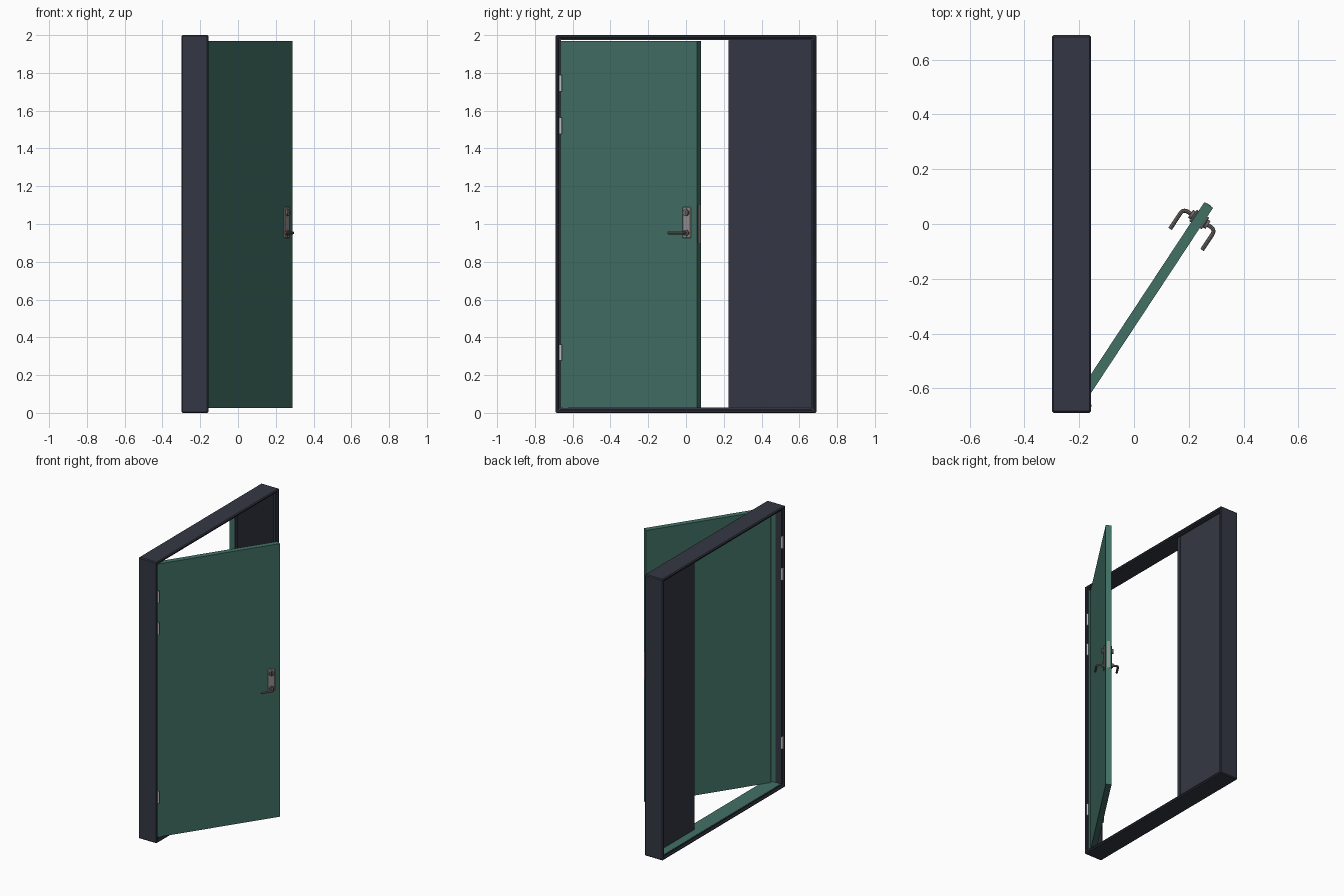
import bpy, bmesh, math
from mathutils import Matrix, Vector

if "Cube" in bpy.data.objects:
    bpy.data.objects.remove(bpy.data.objects["Cube"])


def mat(name, c):
    m = bpy.data.materials.new(name)
    m.diffuse_color = (*c, 1)
    m.use_nodes = True
    m.node_tree.nodes["Principled BSDF"].inputs["Base Color"].default_value = m.diffuse_color
    return m


NAVY = mat("navy paint", (0.034, 0.039, 0.056))
GREEN = mat("green paint", (0.055, 0.165, 0.130))
STEEL = mat("plate metal", (0.30, 0.29, 0.28))
BRONZE = mat("handle metal", (0.17, 0.15, 0.14))
SILVER = mat("hinge silver", (0.50, 0.50, 0.51))
BLACK = mat("keyhole black", (0.01, 0.01, 0.01))


def finish(bm, name, m, bevel=0, M=None, smooth=False):
    bmesh.ops.recalc_face_normals(bm, faces=bm.faces)
    me = bpy.data.meshes.new(name)
    bm.to_mesh(me)
    bm.free()
    me.materials.append(m)
    ob = bpy.data.objects.new(name, me)
    bpy.context.collection.objects.link(ob)
    if M:
        ob.matrix_world = M
    if bevel:
        b = ob.modifiers.new("bevel", 'BEVEL')
        b.width, b.segments, b.limit_method = bevel, 1, 'ANGLE'
    if smooth:
        bpy.context.view_layer.objects.active = ob
        ob.select_set(True)
        bpy.ops.object.shade_smooth_by_angle(angle=math.radians(40))
        ob.select_set(False)
    return ob


def box(name, m, x, y, z, bevel=0, M=None):
    bm = bmesh.new()
    lo, hi = Vector((x[0], y[0], z[0])), Vector((x[1], y[1], z[1]))
    bmesh.ops.create_cube(bm, size=1, matrix=Matrix.Translation((lo + hi) / 2) @ Matrix.Diagonal((*(hi - lo), 1)))
    return finish(bm, name, m, bevel, M)


def cyl(name, m, c, r, h, axis='Z', M=None, seg=20):
    bm = bmesh.new()
    R = Matrix.Rotation(math.pi / 2, 4, 'X') if axis == 'Y' else Matrix()
    bmesh.ops.create_cone(bm, cap_ends=True, segments=seg, radius1=r, radius2=r, depth=h,
                          matrix=Matrix.Translation(c) @ R)
    return finish(bm, name, m, 0, M, True)


def ring(name, m, x, outer, inner, bevel=0):
    """Rectangular ring in the YZ plane; insets measured from the frame outline."""
    bm = bmesh.new()
    loops = []
    for xx, i in ((x[0], outer), (x[1], outer), (x[1], inner), (x[0], inner)):
        loops.append([bm.verts.new((xx, a * (0.69 - i), 1 + b * (1 - i)))
                      for a, b in ((-1, -1), (1, -1), (1, 1), (-1, 1))])
    for k in range(4):
        A, B = loops[k], loops[(k + 1) % 4]
        for j in range(4):
            n = (j + 1) % 4
            bm.faces.new((A[j], A[n], B[n], B[j]))
    return finish(bm, name, m, bevel)


# Frame: outer casing plus slightly recessed inner step
ring("frame_casing", NAVY, (-0.30, -0.157), 0, 0.018, 0.006)
ring("frame_inner_step", NAVY, (-0.288, -0.170), 0.012, 0.026)

# Green rebate lining around the door opening
box("sill_lining", GREEN, (-0.284, -0.172), (-0.66, 0.66), (0.024, 0.0275))
box("hinge_jamb_lining", GREEN, (-0.24, -0.170), (-0.666, -0.662), (0.026, 1.974))

# Fixed side leaf with green meeting edge
box("side_leaf", NAVY, (-0.226, -0.186), (0.23, 0.664), (0.026, 1.974))
box("side_leaf_edge", GREEN, (-0.226, -0.186), (0.225, 0.23), (0.026, 1.974))
box("side_leaf_astragal", NAVY, (-0.186, -0.180), (0.226, 0.25), (0.03, 1.97))

# Hinges on the jamb
for i, z in enumerate((0.32, 1.52, 1.745)):
    cyl(f"hinge_knuckle_{i}", SILVER, (-0.163, -0.664, z), 0.008, 0.085)
    box(f"hinge_leaf_{i}", SILVER, (-0.30, -0.286), (-0.673, -0.661), (z - 0.042, z + 0.042))

# Open door: local x runs from hinge to latch, local y is the thickness
M = Matrix.Translation((-0.2035, -0.6535, 0)) @ Matrix.Rotation(math.radians(56.6), 4, 'Z')
T = 0.019
box("door_leaf", GREEN, (0, 0.866), (-T, T), (0.026, 1.968), 0, M)
box("latch_plate", STEEL, (0.866, 0.868), (-0.010, 0.010), (0.90, 1.10), 0, M)


def lever(name, u, z, s):
    """Round bar leaving the door and bending back toward the hinge."""
    cu = bpy.data.curves.new(name, 'CURVE')
    cu.dimensions = '3D'
    cu.bevel_depth, cu.bevel_resolution, cu.use_fill_caps = 0.0075, 2, True
    pts = [(u, s * T, z), (u, s * 0.052, z)]
    for k in range(1, 6):
        a = k / 5 * math.pi / 2
        pts.append((u - 0.018 * (1 - math.cos(a)), s * (0.052 + 0.018 * math.sin(a)), z))
    pts.append((u - 0.088, s * 0.070, z))
    sp = cu.splines.new('POLY')
    sp.points.add(len(pts) - 1)
    for p, c in zip(sp.points, pts):
        p.co = (*c, 1)
    tmp = bpy.data.objects.new(name, cu)
    bpy.context.collection.objects.link(tmp)
    bpy.context.view_layer.update()
    me = bpy.data.meshes.new_from_object(tmp.evaluated_get(bpy.context.evaluated_depsgraph_get()))
    bpy.data.objects.remove(tmp)
    bm = bmesh.new()
    bm.from_mesh(me)
    finish(bm, name, BRONZE, 0, M, True)


# Lock plates, levers and cylinders on both faces
for side, s in (("outer", -1), ("inner", 1)):
    u = 0.803
    box(side + "_lock_plate", STEEL, (u - 0.026, u + 0.026), sorted((s * T, s * (T + 0.008))),
        (0.925, 1.09), 0.003, M)
    cyl(side + "_lever_rose", BRONZE, (u, s * (T + 0.011), 0.953), 0.016, 0.012, 'Y', M)
    lever(side + "_lever", u, 0.953, s)
    cyl(side + "_lock_cylinder", BRONZE, (u, s * (T + 0.012), 1.06), 0.017, 0.014, 'Y', M)
    box(side + "_keyhole", BLACK, (u - 0.002, u + 0.002), sorted((s * (T + 0.0185), s * (T + 0.020))),
        (1.051, 1.069), 0, M)
    for z in (0.932, 1.083):
        cyl(f"{side}_screw_{z}", BRONZE, (u, s * (T + 0.0085), z), 0.004, 0.002, 'Y', M, 10)
